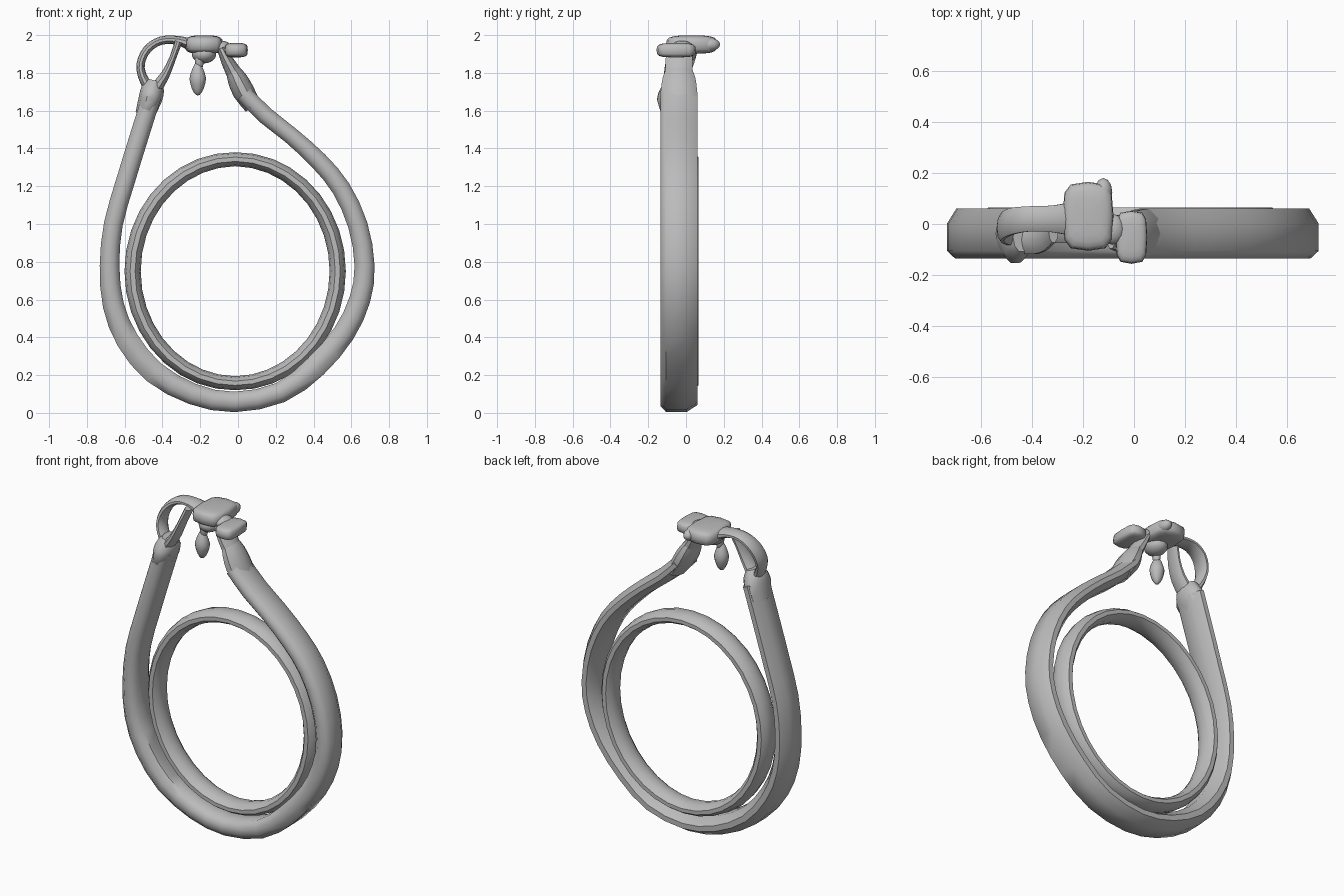
import bpy, bmesh, math
from mathutils import Vector

old = bpy.data.objects.get("Cube")
if old:
    bpy.data.objects.remove(old, do_unlink=True)

grey = bpy.data.materials.new("plain grey")
grey.use_nodes = True
grey.diffuse_color = (0.5, 0.5, 0.5, 1)
grey.node_tree.nodes["Principled BSDF"].inputs["Base Color"].default_value = (0.5, 0.5, 0.5, 1)

# Cross-sections: (outward, depth) in units of the half width and half depth
STRAP = [(1, -.7), (1, .4), (.3, 1), (-.3, 1), (-1, .4), (-1, -.7), (-.4, -1), (.4, -1)]
ROUND = [(math.cos(i * math.pi / 5), math.sin(i * math.pi / 5)) for i in range(10)]


def finish(name, bm, angle=50):
    bmesh.ops.recalc_face_normals(bm, faces=bm.faces)
    mesh = bpy.data.meshes.new(name)
    bm.to_mesh(mesh)
    bm.free()
    mesh.materials.append(grey)
    obj = bpy.data.objects.new(name, mesh)
    bpy.context.collection.objects.link(obj)
    bpy.ops.object.select_all(action="DESELECT")
    obj.select_set(True)
    bpy.context.view_layer.objects.active = obj
    bpy.ops.object.shade_smooth_by_angle(angle=math.radians(angle))
    return obj


def smooth_path(rows, steps=2):
    """Catmull-Rom resampling of (x, y, z, half width, half depth) rows."""
    p = [Vector(r) for r in rows]
    out = []
    for i in range(len(p) - 1):
        a, b, c, d = p[max(i - 1, 0)], p[i], p[i + 1], p[min(i + 2, len(p) - 1)]
        for k in range(steps):
            t = k / steps
            out.append(b + (c - a) * (t / 2) + (a * 2 - b * 5 + c * 4 - d) * (t * t / 2)
                       + (b * 3 - a - c * 3 + d) * (t ** 3 / 2))
    return out + [p[-1]]


def sweep(name, path, section, closed=False):
    """Carry a section along a path that bends in the x-z plane."""
    bm = bmesh.new()
    n = len(path)
    rings = []
    for i, p in enumerate(path):
        after = path[(i + 1) % n] if closed else path[min(i + 1, n - 1)]
        before = path[i - 1] if closed else path[max(i - 1, 0)]
        dx, dz = after[0] - before[0], after[2] - before[2]
        size = math.hypot(dx, dz)
        rings.append([bm.verts.new((p[0] + dz / size * u * p[3], p[1] + v * p[4],
                                    p[2] - dx / size * u * p[3])) for u, v in section])
    m = len(section)
    for i in range(n if closed else n - 1):
        a, b = rings[i], rings[(i + 1) % n]
        for j in range(m):
            bm.faces.new((a[j], a[(j + 1) % m], b[(j + 1) % m], b[j]))
    if not closed:
        bm.faces.new(rings[0])
        bm.faces.new(rings[-1])
    return finish(name, bm)


def blob(name, centre, radii, shape=lambda v: v):
    """Ellipsoid with an optional reshaping of its unit sphere."""
    bm = bmesh.new()
    bmesh.ops.create_uvsphere(bm, u_segments=12, v_segments=10, radius=1)
    for v in bm.verts:
        w = shape(v.co.copy())
        v.co = [c + r * k for c, r, k in zip(centre, radii, w)]
    return finish(name, bm, 70)


# Main strap, from the left of the front round the bottom to the other end
Y, D = -.037, .098
spine = [(-.455, 1.68, .05), (-.515, 1.49, .05), (-.595, 1.23, .05), (-.66, 1.0, .05),
         (-.68, .78, .052), (-.66, .57, .056), (-.585, .385, .06), (-.445, .215, .06),
         (-.24, .1, .056), (-.02, .058, .054), (.225, .108, .055), (.41, .245, .06),
         (.56, .42, .058), (.645, .6, .056), (.67, .78, .053), (.634, .995, .052),
         (.545, 1.19, .05), (.426, 1.335, .048), (.278, 1.47, .045), (.145, 1.575, .046),
         (.03, 1.69, .045)]
sweep("outer_strap", smooth_path([(x, Y, z, w, D) for x, z, w in spine]), STRAP)

# Inner ring, nested inside the strap
ring = []
for i in range(36):
    a = i * math.tau / 36
    ring.append((-.015 - .543 * math.cos(a), -.005, .75 - .593 * math.sin(a),
                 .037 + .006 * abs(math.cos(a)), .074))
sweep("inner_ring", ring, ROUND, closed=True)

# Cuffs where the strap ends are gathered
sweep("right_cuff", smooth_path([(-.495, Y, 1.575, .05, .09), (-.465, -.05, 1.66, .062, .108),
                                 (-.45, -.05, 1.72, .06, .085), (-.44, -.05, 1.76, .035, .06)]), ROUND)
sweep("left_cuff", smooth_path([(.08, Y, 1.62, .046, .095), (.03, Y, 1.7, .058, .1),
                                (-.005, Y, 1.77, .052, .09), (-.03, Y, 1.82, .036, .07)]), ROUND)
sweep("left_tie", smooth_path([(-.01, Y, 1.78, .045, .075), (-.055, Y, 1.86, .034, .076),
                               (-.09, -.03, 1.93, .022, .07)]), ROUND)

# Bow loop: an arched band and the strip returning to the knot
sweep("bow_loop", smooth_path([(-.24, .02, 1.945, .035, .07), (-.32, .02, 1.972, .024, .055),
                               (-.41, .02, 1.97, .022, .052), (-.48, .01, 1.925, .022, .055),
                               (-.515, -.01, 1.85, .022, .055), (-.505, -.03, 1.78, .024, .05),
                               (-.465, -.045, 1.71, .03, .045)], 3), ROUND)
sweep("bow_return", smooth_path([(-.44, -.06, 1.71, .035, .06), (-.385, -.065, 1.79, .024, .055),
                                 (-.345, -.055, 1.88, .018, .05), (-.315, -.03, 1.965, .02, .045)]), ROUND)

# Knot with its loose ends


def boxy(v):
    return [math.copysign(abs(c) ** .55, c) for c in v]


def leaf(v):
    narrow = 1 - .35 * v.z if v.z > 0 else 1 + .2 * v.z
    return (v.x * narrow, v.y * narrow, v.z)


blob("knot", (-.18, .03, 1.95), (.1, .135, .048), boxy)
blob("knot_tip", (-.12, .125, 1.95), (.035, .055, .035))
blob("knot_underside", (-.18, -.02, 1.9), (.065, .075, .05))
blob("front_lobe", (-.01, -.052, 1.92), (.062, .104, .038), boxy)
blob("lobe_neck", (-.085, -.02, 1.935), (.05, .06, .035))
blob("hanging_end", (-.213, -.05, 1.77), (.044, .044, .09), leaf)
blob("hanging_stem", (-.205, -.045, 1.87), (.024, .028, .06))
